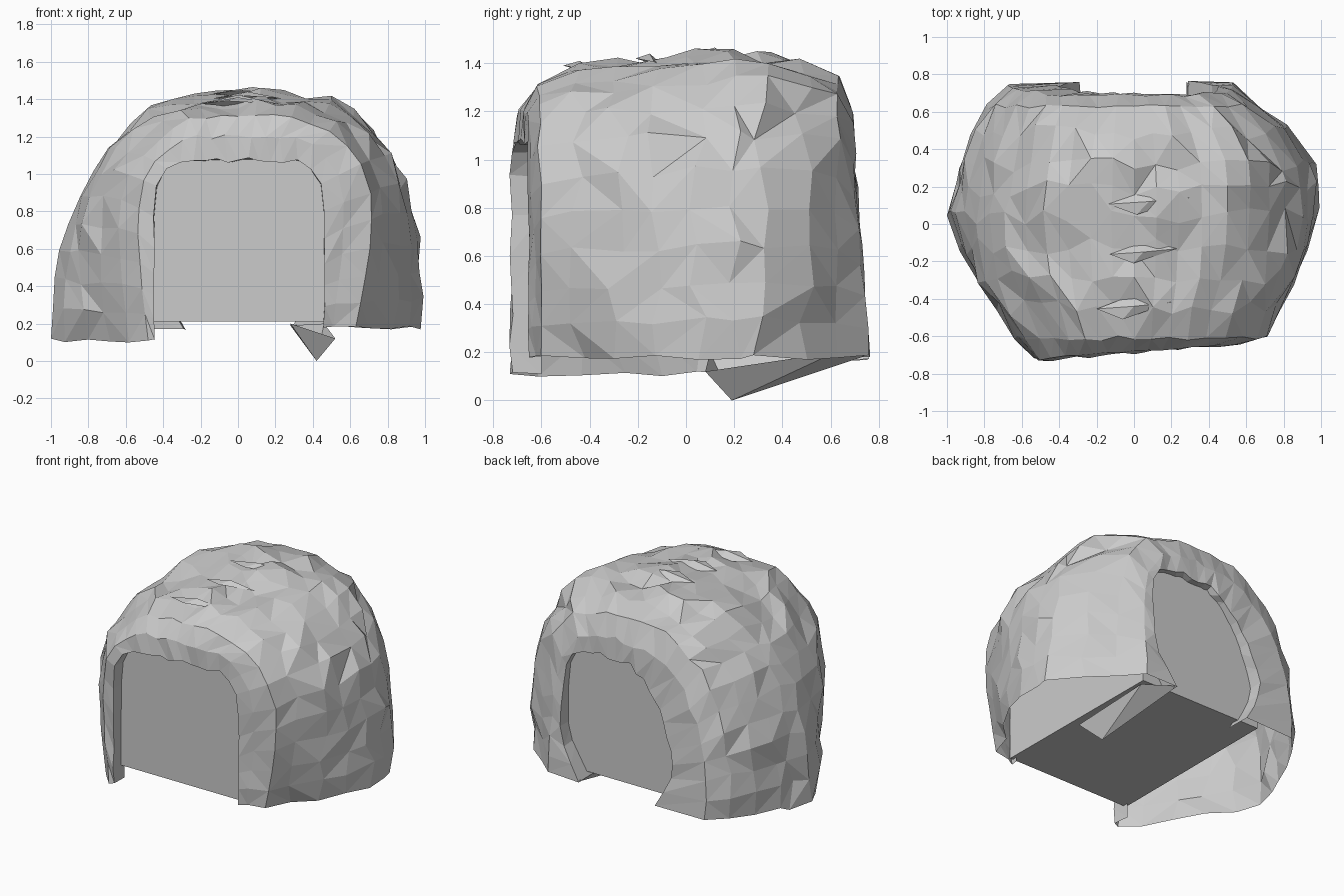
import bpy, bmesh, math, random

random.seed(5)
if "Cube" in bpy.data.objects:
    bpy.data.objects.remove(bpy.data.objects["Cube"], do_unlink=True)

# one stone colour
stone = bpy.data.materials.new("stone_grey")
stone.use_nodes = True
GREY = (0.6, 0.6, 0.6, 1)
stone.diffuse_color = GREY
stone.node_tree.nodes["Principled BSDF"].inputs["Base Color"].default_value = GREY


def finish(name, bm):
    bmesh.ops.recalc_face_normals(bm, faces=bm.faces)
    mesh = bpy.data.meshes.new(name)
    bm.to_mesh(mesh)
    bm.free()
    mesh.materials.append(stone)
    obj = bpy.data.objects.new(name, mesh)
    bpy.context.collection.objects.link(obj)
    return obj


def arch(left, right, top, n_left, n_right, base_left, base_right, steps):
    """Arch from the left foot over the crown to the right foot, as (x, z)."""
    points = []
    for j in range(steps + 1):
        angle = math.pi * (1 - j / steps)
        c, s = math.cos(angle), math.sin(angle)
        n = n_left if c < 0 else n_right
        r = (abs(c) ** n + abs(s) ** n) ** (-1 / n)
        mix = (c * r + 1) / 2
        base = base_left + (base_right - base_left) * mix
        points.append((c * r * (left if c < 0 else right), base + (top - base) * s * r))
    return points


# stations from the front recess to the back recess:
# y, left width, right width, crown height, left and right squareness, roughness
stations = [
    (-0.60, 0.45, 0.46, 1.07, 8, 8, 0.0),
    (-0.69, 0.45, 0.46, 1.07, 8, 8, 0.01),
    (-0.68, 0.58, 0.60, 1.21, 3.4, 4, 0.012),
    (-0.61, 0.70, 0.76, 1.31, 2.7, 3.5, 0.015),
    (-0.45, 0.83, 0.83, 1.38, 2.4, 3.1, 0.016),
    (-0.28, 0.93, 0.93, 1.40, 2.35, 3, 0.018),
    (-0.12, 0.97, 0.97, 1.41, 2.35, 3, 0.018),
    (0.04, 0.99, 0.98, 1.43, 2.35, 3, 0.018),
    (0.19, 0.95, 0.98, 1.44, 2.4, 3, 0.018),
    (0.32, 0.93, 0.96, 1.43, 2.4, 3, 0.018),
    (0.49, 0.87, 0.83, 1.40, 2.5, 3, 0.016),
    (0.63, 0.78, 0.67, 1.35, 2.6, 3.2, 0.015),
    (0.70, 0.67, 0.53, 1.21, 2.4, 3.6, 0.012),
    (0.70, 0.46, 0.45, 1.07, 1.75, 7, 0.01),
    (0.60, 0.45, 0.45, 1.06, 1.75, 8, 0.0),
]
STEPS = 26

# rock shell: open-bottomed loft with jagged facets
bm = bmesh.new()
rows = []
for i, (y, left, right, top, n_l, n_r, rough) in enumerate(stations):
    row = []
    foot = 0.11 + 0.09 * max(0, y)
    for x, z in arch(left, right, top, n_l, n_r, foot, 0.18, STEPS):
        yy = y
        if i in (1, 2):
            yy += 0.08 * x                     # the left front leg juts forward
        elif i in (12, 13):
            yy += 0.07 * (1.0 - z)             # the back wall leans outward
        if 2 <= i <= 6:
            x *= 1 - 0.2 * max(0, 1 - z / 0.9) * min(1, -2.5 * y)  # front feet cut back
        elif i >= 13:
            x *= 1 - 0.6 * max(0, 1 - z / 0.45)    # back feet turn inward
        spread = 2.6 if 3 < i < 11 else 0.9
        yy += random.uniform(-1, 1) * rough * spread
        swell = 1 + random.uniform(-1, 1) * rough
        px = max(-1.0, min(1.0, x * swell))
        pz = min(1.465, z * swell + random.uniform(-0.8, 0.8) * rough)
        row.append(bm.verts.new((px, yy, pz)))
    rows.append(row)

for a, b in zip(rows, rows[1:]):
    for j in range(STEPS):
        p, q, r, s = a[j], a[j + 1], b[j + 1], b[j]
        if random.random() < 0.5:
            tris = ((p, s, q), (q, s, r))
        else:
            tris = ((p, s, r), (p, r, q))
        for tri in tris:
            bm.faces.new(tri)
finish("rock_shell", bm)

# loose slabs lying along the crown
bm = bmesh.new()
for x, y, z, length, depth in ((0.08, 0.12, 1.44, 0.22, 0.07),
                               (0.0, -0.44, 1.385, 0.2, 0.07),
                               (0.05, -0.15, 1.415, 0.18, 0.06)):
    ring = [bm.verts.new((x + dx * length, y + dy * depth, z + dz))
            for dx, dy, dz in ((-1, -0.2, -0.01), (-0.3, -1, 0.005), (1, 0.3, -0.01), (0.1, 1, -0.03))]
    peak = bm.verts.new((x, y, z + 0.025))
    for k in range(4):
        bm.faces.new((ring[k], ring[(k + 1) % 4], peak))
finish("crown_slabs", bm)

# filling block: flat arched panels at the front and back, flat floor
bm = bmesh.new()
front, back = [], []
for (xf, zf), (xb, zb) in zip(arch(0.47, 0.48, 1.09, 8, 8, 0.21, 0.21, 20),
                              arch(0.47, 0.47, 1.09, 1.8, 8, 0.21, 0.21, 20)):
    front.append(bm.verts.new((xf, -0.64, zf)))
    back.append(bm.verts.new((xb, 0.65, zb)))
bm.faces.new(front)
bm.faces.new(back[::-1])
for j in range(len(front)):
    k = (j + 1) % len(front)
    bm.faces.new((front[j], back[j], back[k], front[k]))
finish("passage_block", bm)

# jagged flap hanging below the left foot
bm = bmesh.new()
tail, tip, side, heel, outer = [bm.verts.new(p) for p in (
    (0.28, 0.76, 0.19), (0.42, 0.19, 0.0), (0.52, 0.08, 0.12),
    (0.46, 0.62, 0.2), (0.28, 0.1, 0.2))]
for tri in ((tail, tip, heel), (tip, side, heel), (tip, outer, side), (tail, outer, tip)):
    bm.faces.new(tri)
finish("foot_flap", bm)
